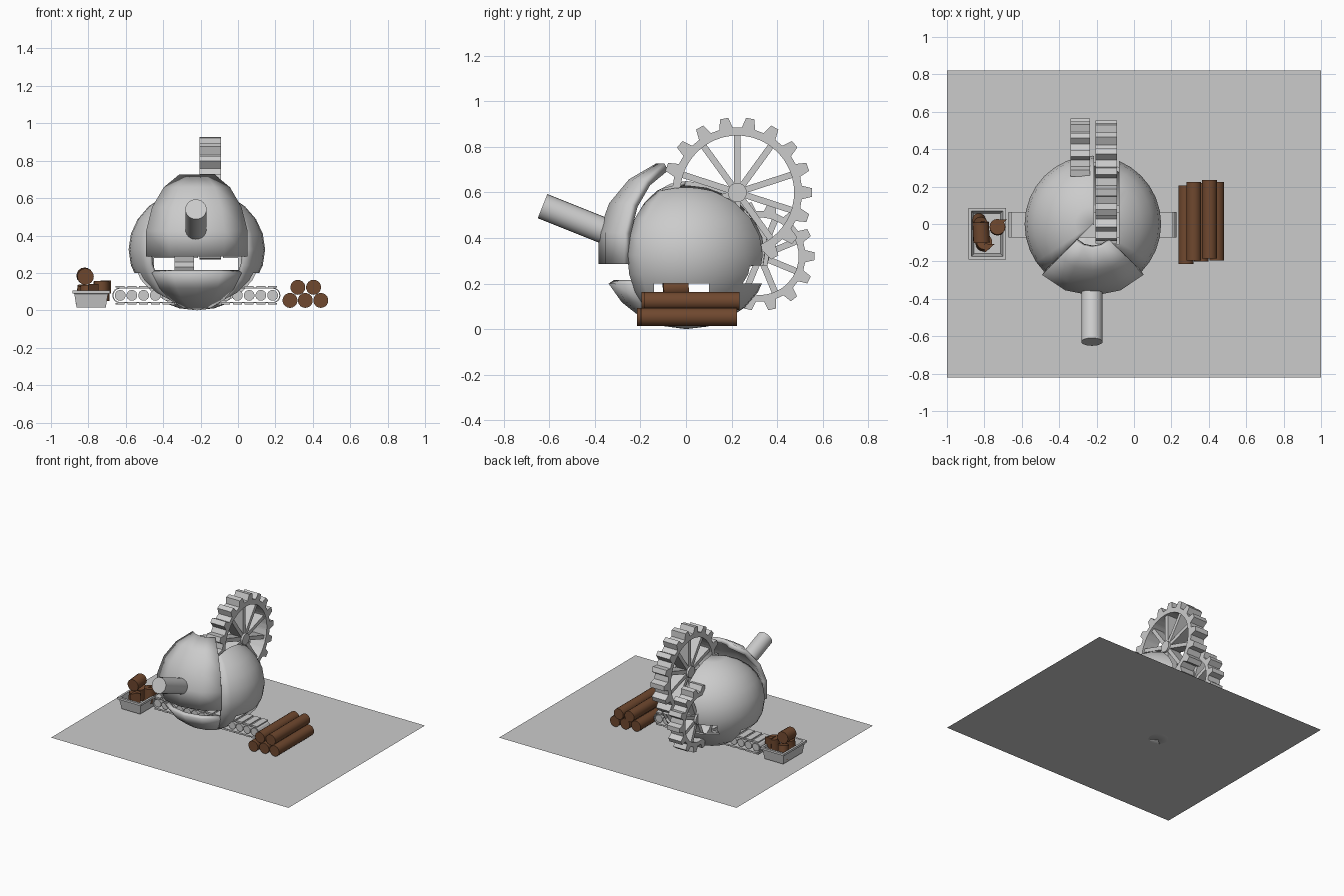
import bpy, bmesh, math
from math import sin, cos, pi, radians
from mathutils import Vector

if "Cube" in bpy.data.objects:
    bpy.data.objects.remove(bpy.data.objects["Cube"], do_unlink=True)


def material(name, color):
    m = bpy.data.materials.new(name)
    m.use_nodes = True
    m.diffuse_color = color
    m.node_tree.nodes["Principled BSDF"].inputs["Base Color"].default_value = color
    return m


GREY = material("pale grey", (0.6, 0.6, 0.6, 1))
WOOD = material("brown wood", (0.16, 0.065, 0.028, 1))
CX = -0.22  # centre of the machine


def finish(name, bm, mat, smooth=None):
    bmesh.ops.recalc_face_normals(bm, faces=bm.faces)
    mesh = bpy.data.meshes.new(name)
    bm.to_mesh(mesh)
    bm.free()
    ob = bpy.data.objects.new(name, mesh)
    bpy.context.collection.objects.link(ob)
    mesh.materials.append(mat)
    bpy.ops.object.select_all(action="DESELECT")
    ob.select_set(True)
    bpy.context.view_layer.objects.active = ob
    if smooth:
        bpy.ops.object.shade_smooth_by_angle(angle=radians(smooth))
    return ob


def add_box(bm, lo, hi):
    lo, hi = Vector(lo), Vector(hi)
    verts = bmesh.ops.create_cube(bm, size=1)["verts"]
    for v in verts:
        v.co = (lo + hi) / 2 + v.co * (hi - lo)
    return verts


def add_rod(bm, a, b, r, sides=16):
    a, b = Vector(a), Vector(b)
    verts = bmesh.ops.create_cone(bm, cap_ends=True, segments=sides, radius1=r,
                                  radius2=r, depth=(b - a).length)["verts"]
    turn = Vector((0, 0, 1)).rotation_difference(b - a)
    for v in verts:
        v.co = turn @ v.co + (a + b) / 2


def rod(name, a, b, r, mat, sides=16):
    bm = bmesh.new()
    add_rod(bm, a, b, r, sides)
    return finish(name, bm, mat, 40)


def apply(ob, kind, **settings):
    mod = ob.modifiers.new(kind, kind)
    for key, value in settings.items():
        setattr(mod, key, value)
    bpy.context.view_layer.objects.active = ob
    bpy.ops.object.modifier_apply(modifier=mod.name)


def shell(name, r, rz, cz, azimuth, polar, steps, thick):
    """Thick piece of a globe; azimuth 0 faces the front."""
    bm = bmesh.new()
    rows = []
    for j in range(steps[1] + 1):
        p = radians(polar[0] + (polar[1] - polar[0]) * j / steps[1])
        row = []
        for i in range(steps[0] + 1):
            a = radians(azimuth[0] + (azimuth[1] - azimuth[0]) * i / steps[0])
            row.append(bm.verts.new((CX + r * sin(p) * sin(a),
                                     -r * sin(p) * cos(a), cz + rz * cos(p))))
        rows.append(row)
    for up, low in zip(rows, rows[1:]):
        for i in range(steps[0]):
            bm.faces.new((up[i], low[i], low[i + 1], up[i + 1]))
    bmesh.ops.remove_doubles(bm, verts=bm.verts, dist=0.0005)
    ob = finish(name, bm, GREY, 35)
    centre = Vector((CX, 0, cz))
    face = ob.data.polygons[len(ob.data.polygons) // 2]
    outward = face.normal.dot(face.center - centre) > 0
    apply(ob, "SOLIDIFY", thickness=thick, offset=-1 if outward else 1)
    return ob


# Ground sheet
bm = bmesh.new()
bmesh.ops.create_grid(bm, x_segments=1, y_segments=1, size=1)
for v in bm.verts:
    v.co = (v.co.x, v.co.y * 0.82, 0.008)
finish("ground_sheet", bm, GREY)

# Globe body, open at the front, with tunnel, wheel slot and rear opening
body = shell("globe_body", 0.365, 0.325, 0.325, (45, 315), (0, 180), (24, 12), 0.02)
for lo, hi in (((-0.7, -0.14, 0.03), (0.3, 0.1, 0.2)),
               ((-0.215, -0.11, 0.26), (-0.08, 0.5, 0.8)),
               ((-0.45, 0.1, 0.2), (0.0, 0.5, 0.28))):
    bm = bmesh.new()
    add_box(bm, lo, hi)
    cutter = finish("cutter", bm, GREY)
    apply(body, "BOOLEAN", operation="DIFFERENCE", solver="EXACT", object=cutter)
    bpy.data.objects.remove(cutter, do_unlink=True)

# Raised face plate, lower jaw and spout
shell("face_plate", 0.39, 0.395, 0.355, (-45, 45), (20, 100), (4, 4), 0.035)
shell("lower_jaw", 0.375, 0.345, 0.345, (-45, 45), (115, 180), (4, 4), 0.03)
rod("spout", (CX - 0.005, -0.63, 0.54), (CX - 0.005, -0.34, 0.424), 0.057, GREY, 24)


def gear(name, x0, x1, cy, cz, tip, root, inner, teeth, spokes):
    bm = bmesh.new()
    ring = []
    for t in range(teeth):
        for part, r in ((-0.3, root), (-0.16, tip), (0.16, tip), (0.3, root)):
            a = 2 * pi * (t + part) / teeth
            ring.append([bm.verts.new((x, cy + rad * cos(a), cz + rad * sin(a)))
                         for x, rad in ((x0, r), (x1, r), (x1, inner), (x0, inner))])
    for a, b in zip(ring, ring[1:] + ring[:1]):
        for k in range(4):
            n = (k + 1) % 4
            bm.faces.new((a[k], a[n], b[n], b[k]))
    # Spokes and hub
    for s in range(spokes):
        a = 2 * pi * (s + 0.5) / spokes
        verts = add_box(bm, (x0 + 0.015, 0.02, -0.014), (x1 - 0.015, inner + 0.01, 0.014))
        for v in verts:
            y, z = v.co.y, v.co.z
            v.co.y = cy + y * cos(a) - z * sin(a)
            v.co.z = cz + y * sin(a) + z * cos(a)
    add_rod(bm, (x0, cy, cz), (x1, cy, cz), 0.042, 20)
    finish(name, bm, GREY)


gear("large_gear", -0.205, -0.09, 0.225, 0.6, 0.33, 0.285, 0.25, 18, 10)
gear("small_gear", -0.34, -0.235, 0.325, 0.32, 0.24, 0.2, 0.17, 14, 8)

# Conveyor: looped belt, cross slats and rollers
X0, X1, ZC = -0.63, 0.185, 0.08
bm = bmesh.new()
loop = []
for end, start in ((X1, -90), (X0, 90)):
    for k in range(9):
        a = radians(start + 22.5 * k)
        loop.append([bm.verts.new((end + r * cos(a), y, ZC + r * sin(a)))
                     for r, y in ((0.042, -0.072), (0.042, 0.065), (0.036, 0.065), (0.036, -0.072))])
for a, b in zip(loop, loop[1:] + loop[:1]):
    for k in range(4):
        n = (k + 1) % 4
        bm.faces.new((a[k], a[n], b[n], b[k]))
finish("conveyor_belt", bm, GREY)
bm = bmesh.new()
rollers = bmesh.new()
for i in range(14):
    x = X0 + (X1 - X0) * i / 13
    add_rod(rollers, (x, -0.068, ZC), (x, 0.061, ZC), 0.029, 14)
    for z in (ZC - 0.045, ZC + 0.045):
        add_box(bm, (x - 0.024, -0.072, z - 0.004), (x + 0.024, 0.065, z + 0.004))
finish("conveyor_slats", bm, GREY)
finish("conveyor_rollers", rollers, GREY, 40)

# Flared bin with a rim
bm = bmesh.new()
rings = []
for hx, hy, z in ((0.078, 0.115, 0.015), (0.09, 0.127, 0.088), (0.1, 0.137, 0.09),
                  (0.1, 0.137, 0.106), (0.084, 0.121, 0.106), (0.07, 0.107, 0.027)):
    rings.append([bm.verts.new((-0.785 + sx * hx, -0.052 + sy * hy, z))
                  for sx, sy in ((-1, -1), (1, -1), (1, 1), (-1, 1))])
for a, b in zip(rings, rings[1:]):
    for k in range(4):
        n = (k + 1) % 4
        bm.faces.new((a[k], a[n], b[n], b[k]))
bm.faces.new(rings[0])
bm.faces.new(rings[-1])
finish("bin", bm, GREY)

# Cut chunks in the bin
chunks = (((-0.815, -0.1, 0.18), (-0.82, 0.01, 0.185), 0.044),
          ((-0.73, -0.02, 0.05), (-0.73, -0.015, 0.155), 0.042),
          ((-0.805, -0.105, 0.04), (-0.8, -0.095, 0.13), 0.042),
          ((-0.83, 0.02, 0.03), (-0.82, 0.0, 0.13), 0.038))
for a, b, r in chunks:
    rod("wood_chunk", a, b, r, WOOD)
for x, y, z in ((-0.705, 0.005, 0.13), (-0.77, -0.125, 0.11)):
    bm = bmesh.new()
    for v in add_box(bm, (x - 0.03, y - 0.03, z - 0.04), (x + 0.025, y + 0.02, z + 0.03)):
        if v.co.x > x:
            v.co.y = y + 0.018
    finish("wood_splinter", bm, WOOD)

# Log pile
for x, z, shift in ((0.278, 0.053, -0.005), (0.36, 0.053, 0.01), (0.443, 0.053, 0.015),
                    (0.32, 0.123, 0.015), (0.404, 0.123, 0.025)):
    rod("log", (x, shift - 0.21, z), (x, shift + 0.21, z), 0.04, WOOD, 18)
